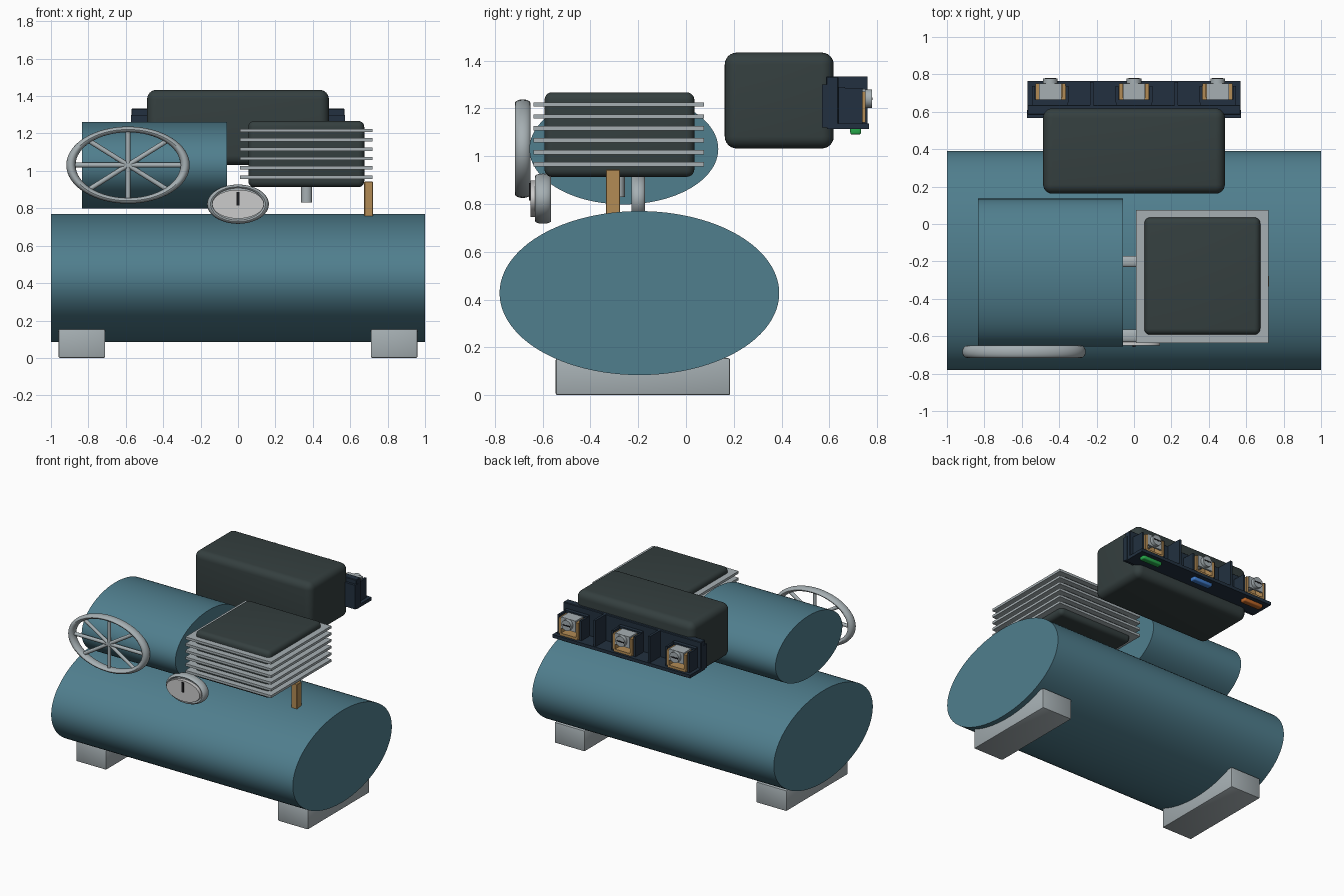
import bpy, bmesh
from math import pi, cos, sin, radians
from mathutils import Matrix, Vector

if "Cube" in bpy.data.objects:
    bpy.data.objects.remove(bpy.data.objects["Cube"])


def material(name, rgb):
    m = bpy.data.materials.new(name)
    m.diffuse_color = (*rgb, 1)
    m.use_nodes = True
    m.node_tree.nodes["Principled BSDF"].inputs["Base Color"].default_value = m.diffuse_color
    return m


TEAL = material("teal_paint", (0.08, 0.21, 0.27))
DARK = material("dark_casting", (0.035, 0.05, 0.05))
METAL = material("light_metal", (0.38, 0.43, 0.45))
BRASS = material("brass", (0.45, 0.26, 0.09))
NAVY = material("navy_plastic", (0.016, 0.03, 0.05))
BLACK = material("black", (0.01, 0.01, 0.012))
DIAL = material("dial_white", (0.62, 0.63, 0.6))
TAGS = [material("orange_tag", (0.5, 0.13, 0.02)),
        material("blue_tag", (0.05, 0.2, 0.6)),
        material("green_tag", (0.02, 0.4, 0.07))]


def finish(bm, name, mat, bevel=0, segs=3):
    if bevel:
        bmesh.ops.bevel(bm, geom=bm.edges[:], offset=bevel, segments=segs,
                        profile=0.5, affect='EDGES')
    bmesh.ops.recalc_face_normals(bm, faces=bm.faces[:])
    me = bpy.data.meshes.new(name)
    bm.to_mesh(me)
    bm.free()
    ob = bpy.data.objects.new(name, me)
    bpy.context.collection.objects.link(ob)
    me.materials.append(mat)
    bpy.ops.object.select_all(action='DESELECT')
    ob.select_set(True)
    bpy.context.view_layer.objects.active = ob
    bpy.ops.object.shade_smooth_by_angle(angle=radians(35))
    return ob


def box(name, x, y, z, mat, bevel=0, segs=3):
    """Box from (min, max) ranges on each axis."""
    bm = bmesh.new()
    bmesh.ops.create_cube(bm, size=1)
    for v in bm.verts:
        v.co = [(a + b) / 2 + c * (b - a) for (a, b), c in zip((x, y, z), v.co)]
    return finish(bm, name, mat, bevel, segs)


def drum(name, axis, span, centre, radii, mat, n=64):
    """Elliptical cylinder along an axis; centre and radii on the other two axes."""
    bm = bmesh.new()
    bmesh.ops.create_cone(bm, cap_ends=True, segments=n, radius1=1, radius2=1, depth=1)
    others = [i for i in range(3) if i != axis]
    for v in bm.verts:
        p = [0, 0, 0]
        p[axis] = (span[0] + span[1]) / 2 + v.co.z * (span[1] - span[0])
        for i, c, r, q in zip(others, centre, radii, v.co):
            p[i] = c + r * q
        v.co = p
    return finish(bm, name, mat)


def ring(name, c, rx, rz, ry, minor, mat, n=64, k=16):
    """Elliptical torus facing -y; rx, rz outer radii, ry half thickness."""
    bm = bmesh.new()
    loops = []
    for i in range(n):
        a = 2 * pi * i / n
        loop = []
        for j in range(k):
            b = 2 * pi * j / k
            r = 1 - minor + minor * cos(b)
            loop.append(bm.verts.new((c[0] + rx * r * cos(a), c[1] + ry * sin(b),
                                      c[2] + rz * r * sin(a))))
        loops.append(loop)
    for i in range(n):
        p, q = loops[i], loops[(i + 1) % n]
        for j in range(k):
            bm.faces.new((p[j], q[j], q[(j + 1) % k], p[(j + 1) % k]))
    return finish(bm, name, mat)


def rod(name, a, b, r, mat, n=12):
    a, b = Vector(a), Vector(b)
    bm = bmesh.new()
    rot = (b - a).to_track_quat('Z', 'Y').to_matrix().to_4x4()
    bmesh.ops.create_cone(bm, cap_ends=True, segments=n, radius1=r, radius2=r,
                          depth=(b - a).length,
                          matrix=Matrix.Translation((a + b) / 2) @ rot)
    return finish(bm, name, mat)


# Air tank and its feet
drum("air_tank", 0, (-1, 1), (-0.195, 0.427), (0.585, 0.343), TEAL, 96)
for s, side in ((-1, "left"), (1, "right")):
    box(f"{side}_foot", sorted((s * 0.71, s * 0.96)), (-0.545, 0.185), (0, 0.155),
        METAL, 0.008, 2)

# Motor
drum("motor", 0, (-0.835, -0.06), (-0.26, 1.03), (0.395, 0.232), TEAL, 96)

# Pump head with cooling fins, outlet and brass pipe
box("pump_head", (0.055, 0.675), (-0.592, 0.035), (0.913, 1.267), DARK, 0.032, 5)
for i in range(6):
    z = 0.966 + i * 0.05
    box(f"cooling_fin_{i + 1}", (0.01, 0.72), (-0.637, 0.075), (z - 0.009, z + 0.009), METAL)
drum("outlet_stub", 2, (0.83, 0.95), (0.367, -0.28), (0.029, 0.024), METAL, 24)
box("brass_pipe", (0.675, 0.722), (-0.335, -0.276), (0.75, 0.943), BRASS, 0.003, 1)

# Handwheel with eight spokes
WX, WY, WZ = -0.588, -0.683, 1.031
ring("wheel_rim", (WX, WY, WZ), 0.33, 0.206, 0.033, 0.075, METAL)
for i in range(4):
    a = i * pi / 4
    dx, dz = 0.3 * cos(a), 0.187 * sin(a)
    rod(f"wheel_spokes_{i + 1}", (WX - dx, WY, WZ - dz), (WX + dx, WY, WZ + dz), 0.013, METAL)

# Pressure gauge, with a matching coupling disc behind it
for name, y in (("gauge", -0.598), ("coupling", -0.2)):
    t = 0.034 if name == "gauge" else 0.029
    ring(f"{name}_bezel", (0, y, 0.822), 0.165, 0.105, t, 0.11, METAL)
    drum(f"{name}_body", 1, (y - t * 0.75, y + t), (0, 0.822), (0.148, 0.094), METAL)
drum("gauge_dial", 1, (-0.65, -0.62), (0, 0.822), (0.138, 0.077), DIAL)
box("gauge_needle", (-0.009, 0.009), (-0.657, -0.648), (0.815, 0.888), BLACK)

# Control box
box("control_box", (-0.486, 0.486), (0.162, 0.618), (1.032, 1.433), DARK, 0.05, 6)

# Terminal block carrier: back plate, ledge and dividers
box("terminal_plate", (-0.57, 0.57), (0.585, 0.637), (1.12, 1.333), NAVY, 0.004, 1)
box("terminal_foot_strip", (-0.572, 0.572), (0.568, 0.61), (1.12, 1.3), NAVY)
box("terminal_ledge", (-0.57, 0.57), (0.59, 0.765), (1.113, 1.137), NAVY)
for i, x in enumerate((-0.225, 0.225)):
    box(f"terminal_divider_{i + 1}", (x - 0.009, x + 0.009), (0.63, 0.76), (1.12, 1.333), NAVY)

# Three terminals: housing, brass cage, clamp plate, screw and colour tag
for i, x in enumerate((-0.447, 0, 0.447)):
    n = f"terminal_{i + 1}"
    box(n + "_housing", (x - 0.095, x + 0.095), (0.63, 0.665), (1.135, 1.29), NAVY)
    for s in (-1, 1):
        box(f"{n}_cheek_{s}", sorted((x + s * 0.082, x + s * 0.098)), (0.65, 0.738),
            (1.135, 1.285), NAVY)
        box(f"{n}_cage_{s}", sorted((x + s * 0.062, x + s * 0.08)), (0.655, 0.752),
            (1.155, 1.27), BRASS)
    box(n + "_cage_base", (x - 0.075, x + 0.075), (0.655, 0.752), (1.14, 1.158), BRASS)
    box(n + "_cage_back", (x - 0.075, x + 0.075), (0.66, 0.675), (1.15, 1.27), BRASS)
    box(n + "_clamp", (x - 0.06, x + 0.06), (0.66, 0.75), (1.262, 1.28), METAL)
    box(n + "_clamp_face", (x - 0.06, x + 0.06), (0.738, 0.752), (1.195, 1.28), METAL)
    rod(n + "_screw_shank", (x, 0.66, 1.24), (x, 0.77, 1.24), 0.02, METAL)
    for k in range(4):
        y = 0.684 + k * 0.016
        rod(f"{n}_screw_thread_{k + 1}", (x, y, 1.24), (x, y + 0.007, 1.24), 0.025, METAL)
    rod(n + "_screw_head", (x, 0.752, 1.24), (x, 0.778, 1.24), 0.039, METAL, 32)
    box(n + "_screw_slot", (x - 0.03, x + 0.03), (0.776, 0.7795), (1.235, 1.245), BLACK)
    box(n + "_tag", (x - 0.08, x + 0.08), (0.687, 0.733), (1.09, 1.124), TAGS[i], 0.009, 3)
